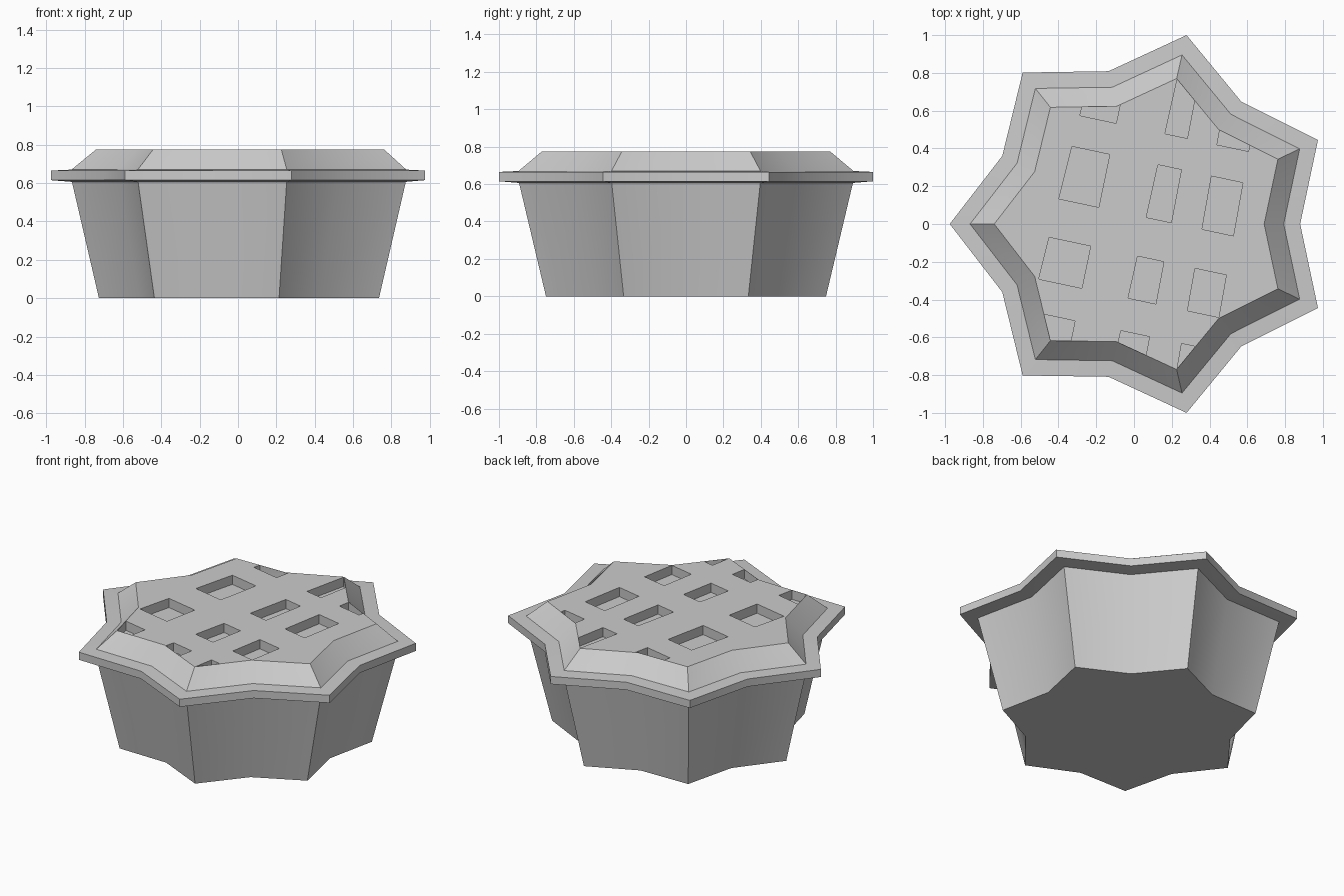
import bpy, bmesh
from math import sin, cos, pi, radians

if "Cube" in bpy.data.objects:
    bpy.data.objects.remove(bpy.data.objects["Cube"])

POINTS, INNER, SHIFT = 7, 0.809, 0.05


def make_object(name, bm):
    bmesh.ops.recalc_face_normals(bm, faces=bm.faces)
    mesh = bpy.data.meshes.new(name)
    bm.to_mesh(mesh)
    bm.free()
    obj = bpy.data.objects.new(name, mesh)
    bpy.context.collection.objects.link(obj)
    return obj


def loft(bm, loops):
    rings = [[bm.verts.new(p) for p in loop] for loop in loops]
    n = len(rings[0])
    for a, b in zip(rings, rings[1:]):
        for i in range(n):
            j = (i + 1) % n
            bm.faces.new((a[i], a[j], b[j], b[i]))
    bm.faces.new(rings[0][::-1])
    bm.faces.new(rings[-1])


def star_loop(r, z, shift=SHIFT):
    # seven-pointed outline with one tip towards -x
    loop = []
    for i in range(2 * POINTS):
        a = pi + i * pi / POINTS
        k = r * (INNER if i % 2 else 1)
        loop.append((k * cos(a) + shift, k * sin(a), z))
    return loop


def star_solid(name, profile):
    bm = bmesh.new()
    loft(bm, [star_loop(*p) for p in profile])
    return make_object(name, bm)


def boolean(obj, cutter, operation):
    bpy.context.view_layer.objects.active = obj
    mod = obj.modifiers.new("cut", 'BOOLEAN')
    mod.operation, mod.solver, mod.object = operation, 'EXACT', cutter
    bpy.ops.object.modifier_apply(modifier=mod.name)
    bpy.data.objects.remove(cutter)


# Tapered tin, and crust with flat rim and bevelled top
tin = star_solid("pie_tin", [(0.768, 0, 0.043), (0.917, 0.612)])
crust = star_solid("pie_crust", [(0.90, 0.605), (1.0256, 0.615), (1.0256, 0.665),
                                 (0.918, 0.67), (0.79, 0.775)])

# Lattice openings: slightly skewed columns (edge at v=.5, edge at v=-.5) and rows
columns = [((-.40, -.437), (-.203, -.199)),
           ((.061, .05), (.182, .203)),
           ((.343, .376), (.513, .545))]
rows = [(.502, .95), (.048, .333), (-.39, -.163), (-.95, -.567)]
TILT = radians(-12)


def lattice_point(edge, v, z):
    u = edge[0] + (edge[1] - edge[0]) * (0.5 - v)
    return (u * cos(TILT) - v * sin(TILT), u * sin(TILT) + v * cos(TILT), z)


bm = bmesh.new()
for left, right in columns:
    for low, high in rows:
        loft(bm, [[lattice_point(e, v, z) for e, v in
                   ((left, low), (right, low), (right, high), (left, high))]
                  for z in (0.715, 0.85)])
openings = make_object("lattice_openings", bm)
openings.hide_render = True

# Keep the openings inside the top face, then sink them into the crust
limit = star_solid("opening_limit", [(0.788, 0.65), (0.788, 0.9)])
boolean(openings, limit, 'INTERSECT')
boolean(crust, openings, 'DIFFERENCE')

# Soft valleys, sharp tips
for obj in (tin, crust):
    bpy.ops.object.select_all(action='DESELECT')
    obj.select_set(True)
    bpy.context.view_layer.objects.active = obj
    bpy.ops.object.shade_smooth_by_angle(angle=radians(30))
